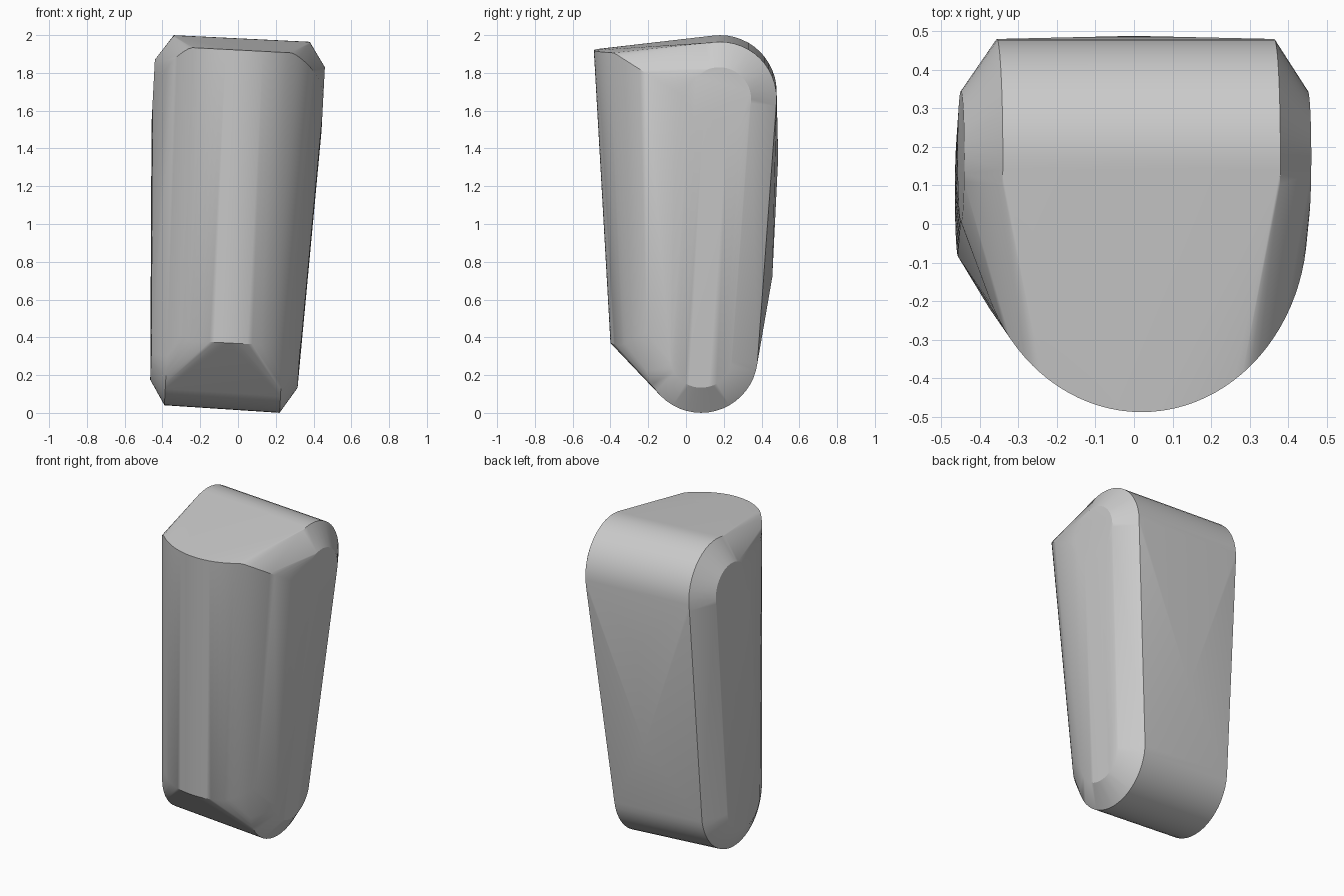
import bpy, bmesh, math
from mathutils import Vector

cube = bpy.data.objects.get("Cube")
if cube:
    bpy.data.objects.remove(cube, do_unlink=True)

TILT = math.radians(3.0)
UP = Vector((math.sin(TILT), 0, math.cos(TILT)))
BACK = Vector((0, 1, 0))


def disc(center, radius, n=48):
    """Ring of points square to the tilted cross axis."""
    c = Vector(center)
    return [c + radius * (math.cos(a) * BACK + math.sin(a) * UP)
            for a in (2 * math.pi * i / n for i in range(n))]


def front_arc(center, rx, ry, z, slope, flat_y, n=48):
    """Front half of an oval rim, level at the front and sloping inward at the sides."""
    pts = []
    for i in range(n + 1):
        a = math.pi * (i / n)
        x, y = rx * math.cos(a), -ry * math.sin(a)
        drop = slope * max(0, center[1] + y - flat_y)
        pts.append(Vector((center[0] + x, center[1] + y, z - x * math.tan(TILT) + drop)))
    return pts


# Rounded ends of the body: wide rings with smaller bevel rings outside them
points = []
points += disc((-0.356, 0.18, 1.70), 0.30) + disc((0.364, 0.18, 1.665), 0.30)
points += disc((-0.449, 0.175, 1.70), 0.17) + disc((0.451, 0.175, 1.66), 0.17)
points += disc((-0.374, 0.08, 0.34), 0.30) + disc((0.236, 0.08, 0.30), 0.30)
points += disc((-0.456, 0.08, 0.34), 0.165) + disc((0.324, 0.08, 0.298), 0.165)

# Bowed front between its upper and lower rims
points += front_arc((0.02, 0.0), 0.43, 0.488, 1.92, -0.6, -0.38)
points += front_arc((-0.05, 0.03), 0.39, 0.43, 0.37, 0.6, -0.34)

# Short ridge down the middle of the back
points += [Vector((0.0, 0.488, 1.35)), Vector((-0.03, 0.457, 0.72))]

bm = bmesh.new()
for p in points:
    bm.verts.new(p)
hull = bmesh.ops.convex_hull(bm, input=bm.verts[:])
loose = [v for v in bm.verts if not v.link_faces]
bmesh.ops.delete(bm, geom=loose, context='VERTS')
bmesh.ops.dissolve_limit(bm, angle_limit=math.radians(0.5), verts=bm.verts[:], edges=bm.edges[:])
bmesh.ops.recalc_face_normals(bm, faces=bm.faces[:])

mesh = bpy.data.meshes.new("body_shell")
bm.to_mesh(mesh)
bm.free()
body = bpy.data.objects.new("body_shell", mesh)
bpy.context.collection.objects.link(body)

# Plain grey finish
grey = bpy.data.materials.new("plain_grey")
grey.use_nodes = True
colour = (0.6, 0.6, 0.6, 1)
grey.diffuse_color = colour
grey.node_tree.nodes["Principled BSDF"].inputs["Base Color"].default_value = colour
mesh.materials.append(grey)

bpy.context.view_layer.objects.active = body
body.select_set(True)
bpy.ops.object.shade_smooth_by_angle(angle=math.radians(30))
